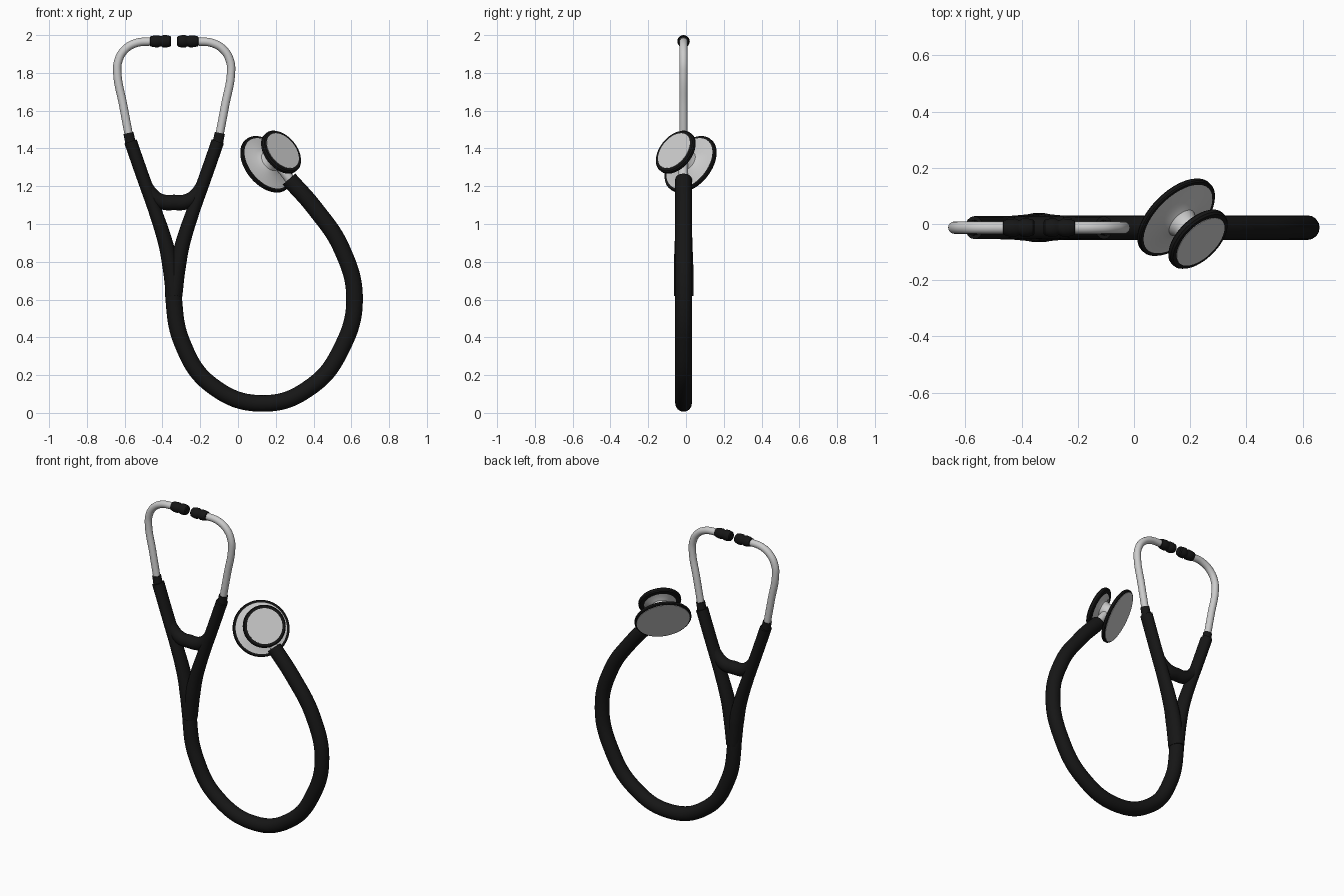
import bpy, bmesh, math
from mathutils import Vector

if "Cube" in bpy.data.objects:
    bpy.data.objects.remove(bpy.data.objects["Cube"])

CY = -0.013          # plane of the tubing
MX = -0.338          # mirror line of the headset

black = bpy.data.materials.new("black_rubber")
black.diffuse_color = (0.008, 0.008, 0.008, 1)
black.use_nodes = True
black.node_tree.nodes["Principled BSDF"].inputs["Base Color"].default_value = black.diffuse_color


def finish(ob, mat, angle=35):
    if mat:
        ob.data.materials.append(mat)
    bpy.ops.object.select_all(action='DESELECT')
    ob.select_set(True)
    bpy.context.view_layer.objects.active = ob
    if ob.type == 'CURVE':
        bpy.ops.object.convert(target='MESH')
        ob = bpy.context.object
    bpy.ops.object.shade_smooth_by_angle(angle=math.radians(angle))
    return ob


def tube(name, pts, mat=None, depth=1.0):
    """Swept tube in the xz plane; each point is (x, z, radius)."""
    cu = bpy.data.curves.new(name, 'CURVE')
    cu.dimensions = '3D'
    cu.bevel_depth = 1.0
    cu.bevel_resolution = 6
    cu.resolution_u = 10
    cu.use_fill_caps = True
    sp = cu.splines.new('BEZIER')
    sp.bezier_points.add(len(pts) - 1)
    for bp, (x, z, r) in zip(sp.bezier_points, pts):
        bp.co = (x, 0, z)
        bp.radius = r
        bp.handle_left_type = bp.handle_right_type = 'AUTO'
    ob = bpy.data.objects.new(name, cu)
    bpy.context.collection.objects.link(ob)
    ob.location.y = CY
    ob.scale.y = depth
    return finish(ob, mat)


def lathe(name, profile, origin, axis, mat=None, n=48):
    """Solid of revolution; profile is (radius, distance along axis)."""
    bm = bmesh.new()
    rings = [[bm.verts.new((r * math.cos(2 * math.pi * i / n),
                            r * math.sin(2 * math.pi * i / n), h)) for i in range(n)]
             for r, h in profile]
    for a, b in zip(rings, rings[1:]):
        for i in range(n):
            j = (i + 1) % n
            bm.faces.new((a[i], a[j], b[j], b[i]))
    bm.faces.new(rings[0][::-1])
    bm.faces.new(rings[-1])
    bmesh.ops.recalc_face_normals(bm, faces=bm.faces)
    me = bpy.data.meshes.new(name)
    bm.to_mesh(me)
    bm.free()
    ob = bpy.data.objects.new(name, me)
    bpy.context.collection.objects.link(ob)
    ob.location = origin
    ob.rotation_mode = 'QUATERNION'
    ob.rotation_quaternion = Vector(axis).to_track_quat('Z', 'Y')
    return finish(ob, mat)


# main rubber tube
R = 0.044
tube("main_tube", [(x, z, R) for x, z in [
    (0.27, 1.238), (0.405, 1.085), (0.55, 0.867), (0.617, 0.60), (0.55, 0.345),
    (0.395, 0.145), (0.135, 0.05), (-0.145, 0.15), (-0.295, 0.37),
    (-0.34, 0.60), (-0.338, 0.78)]], black)

# headset: the same parts on both sides
for side, s in (("left", -1), ("right", 1)):
    def off(pts):
        return [(MX + s * d, z, r) for d, z, r in pts]

    tube("yoke_branch_" + side, off([
        (0.0, 0.62, 0.043), (0.020, 0.78, 0.043), (0.046, 0.90, 0.039),
        (0.102, 1.073, 0.035), (0.165, 1.248, 0.034), (0.231, 1.437, 0.034)]),
        black, 1.2)
    tube("yoke_collar_" + side, off([(0.227, 1.41, 0.028), (0.242, 1.482, 0.027)]), black)
    tube("ear_tube_" + side, off([
        (0.236, 1.45, 0.022), (0.270, 1.63, 0.022), (0.301, 1.80, 0.022),
        (0.296, 1.862, 0.022), (0.264, 1.92, 0.022), (0.205, 1.957, 0.022),
        (0.115, 1.967, 0.022)]))
    lathe("ear_tip_" + side, [
        (0.020, 0.0), (0.026, 0.003), (0.031, 0.022), (0.032, 0.045), (0.027, 0.056),
        (0.027, 0.061), (0.033, 0.070), (0.033, 0.088), (0.028, 0.108), (0.022, 0.113)],
        (MX + s * 0.129, CY, 1.967), (-s, 0, 0), black, 24)

# curved bridge between the branches
tube("yoke_bridge", [(MX + d, z, r) for d, z, r in [
    (-0.175, 1.27, 0.030), (-0.118, 1.155, 0.037), (-0.06, 1.117, 0.040),
    (0, 1.114, 0.041), (0.06, 1.117, 0.040), (0.118, 1.155, 0.037),
    (0.175, 1.27, 0.030)]], black)

# chest piece: everything turned around one tilted axis
C = Vector((0.190, -0.016, 1.349))
A = Vector((0.609, -0.613, 0.503)).normalized()
lathe("chest_piece_body", [
    (0.150, -0.074), (0.162, -0.066), (0.162, -0.056), (0.085, -0.046), (0.058, -0.032),
    (0.048, -0.010), (0.048, 0.015), (0.054, 0.032), (0.075, 0.044), (0.112, 0.053),
    (0.112, 0.066)], C, A)
lathe("large_rim", [
    (0.157, -0.076), (0.166, -0.076), (0.170, -0.071), (0.170, -0.060),
    (0.166, -0.055), (0.157, -0.055)], C, A, black, 64)
lathe("large_diaphragm", [(0.159, -0.074), (0.159, -0.078)], C, A, None, 64)
lathe("small_rim", [
    (0.112, 0.049), (0.122, 0.049), (0.128, 0.055), (0.128, 0.069),
    (0.122, 0.076), (0.108, 0.076)], C, A, black, 64)
lathe("small_diaphragm", [(0.107, 0.070), (0.107, 0.078)], C, A, None, 64)

# metal stem joining the chest piece to the tube
end = Vector((0.285, CY, 1.222))
lathe("chest_piece_stem", [(0.026, 0.0), (0.026, (end - C).length)], C, end - C, None, 24)
